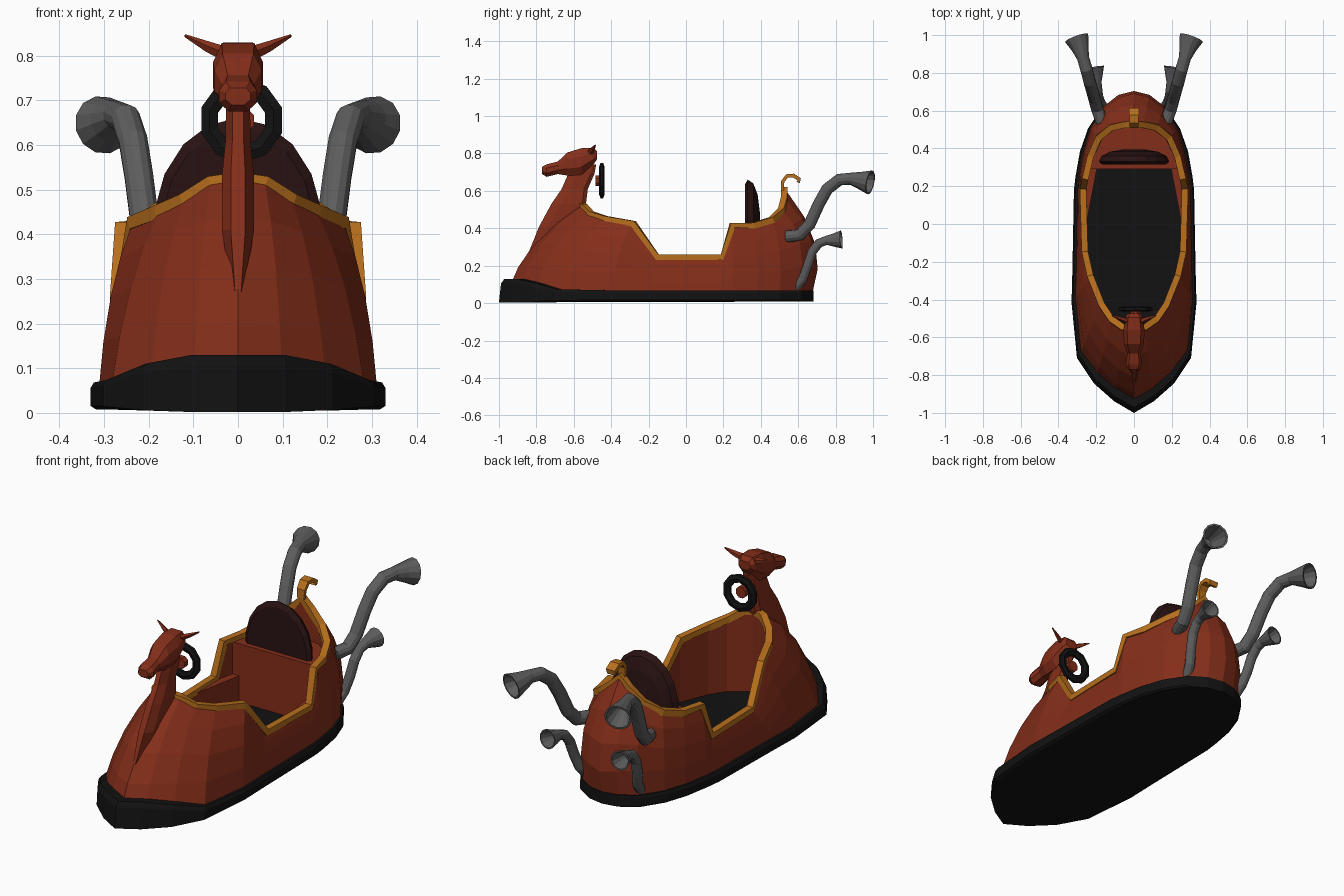
import bpy, bmesh, math
from mathutils import Vector

if "Cube" in bpy.data.objects:
    bpy.data.objects.remove(bpy.data.objects["Cube"])


def mat(name, r, g, b):
    m = bpy.data.materials.new(name)
    m.diffuse_color = (r, g, b, 1)
    m.use_nodes = True
    m.node_tree.nodes["Principled BSDF"].inputs["Base Color"].default_value = m.diffuse_color
    return m


RED = mat("red paint", .23, .027, .01)
GOLD = mat("gold trim", .48, .16, .012)
BLACK = mat("black rubber", .006, .006, .006)
MAROON = mat("dark maroon", .022, .006, .006)
STEEL = mat("dark steel", .11, .11, .11)


def loft(name, rings, material, cap_start=True, cap_end=True, closed=False):
    """Skin a list of equally sized point rings."""
    bm = bmesh.new()
    vs = [[bm.verts.new(p) for p in r] for r in rings]
    n = len(rings[0])
    for a, b in zip(vs, vs[1:] + ([vs[0]] if closed else [])):
        for i in range(n):
            j = (i + 1) % n
            bm.faces.new((a[i], a[j], b[j], b[i]))
    if cap_start and not closed:
        bm.faces.new(vs[0])
    if cap_end and not closed:
        bm.faces.new(vs[-1])
    bmesh.ops.recalc_face_normals(bm, faces=bm.faces)
    me = bpy.data.meshes.new(name)
    bm.to_mesh(me)
    bm.free()
    ob = bpy.data.objects.new(name, me)
    bpy.context.collection.objects.link(ob)
    me.materials.append(material)
    return ob


def mirror(ob):
    ob.modifiers.new("mirror", 'MIRROR').use_mirror_merge = False
    return ob


def prism(name, pts, z0, z1, material):
    return loft(name, [[(x, y, z) for x, y in pts] for z in (z0, z1)], material)


def sweep(name, path, section, scales, material):
    """Carry a section along a path that stays near the yz plane."""
    path = [Vector(p) for p in path]
    rings = []
    for i, p in enumerate(path):
        t = (path[min(i + 1, len(path) - 1)] - path[max(i - 1, 0)]).normalized()
        u = Vector((1, 0, 0))
        u = (u - t * u.dot(t)).normalized()
        v = t.cross(u)
        rings.append([p + (u * a + v * b) * scales[i] for a, b in section])
    return rings, loft(name, rings, material)


def circle(n, r=1):
    return [(r * math.cos(math.tau * (i + .5) / n), r * math.sin(math.tau * (i + .5) / n))
            for i in range(n)]


# Hull stations, front to back: base x,y / middle x,y,z / rim x,y,z
stations = [
    (0, -.96, 0, -.81, .32, 0, -.565, .53),
    (.10, -.90, .085, -.77, .32, .06, -.55, .52),
    (.20, -.81, .165, -.69, .31, .12, -.51, .48),
    (.285, -.68, .24, -.58, .28, .175, -.43, .455),
    (.312, -.40, .285, -.36, .26, .235, -.28, .43),
    (.308, -.25, .29, -.21, .16, .265, -.15, .25),
    (.30, .18, .288, .19, .16, .275, .19, .25),
    (.292, .25, .285, .25, .25, .262, .245, .42),
    (.27, .38, .26, .38, .26, .235, .36, .42),
    (.23, .50, .225, .50, .28, .19, .46, .45),
    (.16, .61, .155, .61, .32, .12, .515, .50),
    (.08, .66, .078, .67, .33, .05, .53, .56),
    (0, .675, 0, .69, .32, 0, .53, .61),
]


def around(pts):
    return pts + [Vector((-p.x, p.y, p.z)) for p in pts[-2:0:-1]]


base = around([Vector((s[0], s[1], .05)) for s in stations])
mid = around([Vector(s[2:5]) for s in stations])
rim = around([Vector(s[5:8]) for s in stations])

# Hull shell, with inner wall
rings = []
for t in (0, .25, .5, .75, 1):
    a, b, c = 2 * (t - .5) * (t - 1), 4 * t * (1 - t), 2 * t * (t - .5)
    rings.append([p * a + q * b + r * c for p, q, r in zip(base, mid, rim)])
inner = [Vector((p.x * .94, p.y * .965, p.z)) for p in rim]
floor = [Vector((p.x, p.y, .10)) for p in inner]
loft("hull", rings + [inner, floor], RED, False, False)
prism("cockpit_floor", [(p.x, p.y) for p in floor], .08, .105, BLACK)

# Gold trim along the rim
trim = []
for i, p in enumerate(rim):
    t = (rim[(i + 1) % len(rim)] - rim[i - 1]).normalized()
    n = t.cross(Vector((0, 0, 1))).normalized()
    b = n.cross(t)
    trim.append([p + n * x + b * z for x, z in
                 ((.012, -.022), (.012, .01), (-.022, .01), (-.022, -.022))])
loft("rim_trim", trim, GOLD, closed=True)


# Rubber bumper, raised at the nose
def bumper_ring(sx, sy, low, rise):
    out = []
    for p in base:
        k = min(1, max(0, (-p.y - .66) / .22))
        out.append(Vector((p.x * sx, p.y * (sy if p.y < 0 else 1.01), low + rise * k)))
    return out


loft("bumper", [bumper_ring(1.02, 1.02, .008, -.004), bumper_ring(1.06, 1.042, .016, -.014),
                bumper_ring(1.06, 1.03, .055, .05), bumper_ring(1.035, 1.012, .068, .062),
                bumper_ring(.93, .93, .068, .062)], BLACK)

# Rear deck and side ledges around the seat
half = [(.245, .29), (.222, .36), (.18, .45), (.11, .505), (0, .52)]
prism("rear_deck", half + [(-x, y) for x, y in half[-2::-1]], .10, .405, RED)
mirror(prism("seat_ledge", [(.262, -.05), (.262, .19), (.25, .30), (.195, .30)], .10, .24, RED))

# Domed oval seat back
rings = [[(x * k, y, .41 + z * k) for x, z in circle(18)]
         for k, y in ((.9, .315), (1, .33), (.92, .36), (.68, .383), (.3, .395))]
loft("seat_back", [[(x * .19, y, .41 + (z - .41) * .25) for x, y, z in r] for r in rings], MAROON)

# Curled tail ornament
sweep("tail_curl", [(0, .525, .56), (0, .515, .61), (0, .517, .65), (0, .54, .68), (0, .575, .682),
                    (0, .605, .662), (0, .60, .645)],
      [(-1.7, -.7), (1.7, -.7), (1.7, .7), (-1.7, .7)],
      [.009, .011, .013, .014, .015, .015, .013], GOLD)[1]


# Flared exhaust pipes, hollow at the mouth
def pipe(name, path, r, flare):
    path = path + [path[-1], path[-2], path[-3]]
    n = len(path)
    scales = [r] * (n - 5) + [flare * .74, flare, flare * .86, flare * .58, r * .7]
    path = [Vector(p) for p in path]
    rings = []
    m = n - 3
    for i, p in enumerate(path):
        k = i if i < m else 2 * m - 1 - i
        t = (path[min(k + 1, m - 1)] - path[max(k - 1, 0)]).normalized()
        u = Vector((1, 0, 0))
        u = (u - t * u.dot(t)).normalized()
        v = t.cross(u)
        rings.append([p + (u * a + v * b) * scales[i] for a, b in circle(12)])
    mirror(loft(name, rings, STEEL))


pipe("upper_exhaust", [(.17, .54, .355), (.195, .61, .365), (.208, .66, .42), (.222, .71, .53),
                       (.235, .755, .61), (.252, .82, .66), (.27, .88, .665), (.285, .935, .655),
                       (.303, .985, .645)], .033, .066)
pipe("lower_exhaust", [(.15, .585, .08), (.165, .625, .13), (.18, .65, .20), (.188, .675, .275),
                       (.192, .71, .32), (.196, .75, .335), (.20, .79, .337), (.206, .83, .34)],
     .025, .049)

# Animal neck: tapered ridge rising from the nose
neck = [(-.85, -.74, .25, .012), (-.785, -.58, .41, .036), (-.72, -.535, .53, .036),
        (-.665, -.525, .61, .028), (-.63, -.49, .69, .027), (-.60, -.48, .74, .027)]
loft("neck", [[(0.45 * w, f, z), (w, f + .05, z), (w, b - .02, z), (.5 * w, b, z),
               (-.5 * w, b, z), (-w, b - .02, z), (-w, f + .05, z), (-.45 * w, f, z)]
              for f, b, z, w in neck], RED)

# Animal head: chamfered sections from muzzle to crown
head = [(-.77, .69, .728, .028), (-.745, .675, .742, .042), (-.685, .69, .757, .036),
        (-.635, .682, .805, .053), (-.56, .685, .828, .056), (-.495, .74, .83, .047),
        (-.475, .77, .81, .034)]
rings = []
for y, lo, hi, w in head:
    c = (hi - lo) * .3
    rings.append([(s * w * k, y, z) for s, k, z in
                  ((1, .5, lo), (1, 1, lo + c), (1, 1, hi - c), (1, .65, hi),
                   (-1, .65, hi), (-1, 1, hi - c), (-1, 1, lo + c), (-1, .5, lo))])
loft("head", rings, RED)

# Pointed ears
mirror(loft("ear", [[(.035 + a * .4, -.515 + a, .805 + b) for a, b in circle(5, .018)],
                    [(.075 + a * .4, -.50 + a, .822 + b) for a, b in circle(5, .013)],
                    [(.118 + a * .4, -.485 + a, .844 + b) for a, b in circle(5, .004)]], RED))

# Steering wheel and hub
wheel = []
for cx, cz in circle(10):
    wheel.append([(.008 + cx * (.075 + a * 1.2), -.45 + b * .75, .655 + cz * (.075 + a * 1.2))
                  for a, b in circle(6, .019)])
loft("steering_wheel", wheel, BLACK, closed=True)
loft("steering_hub", [[(.008 + a, y, .655 + b) for a, b in circle(8, .03)]
                      for y in (-.485, -.455)], RED)
